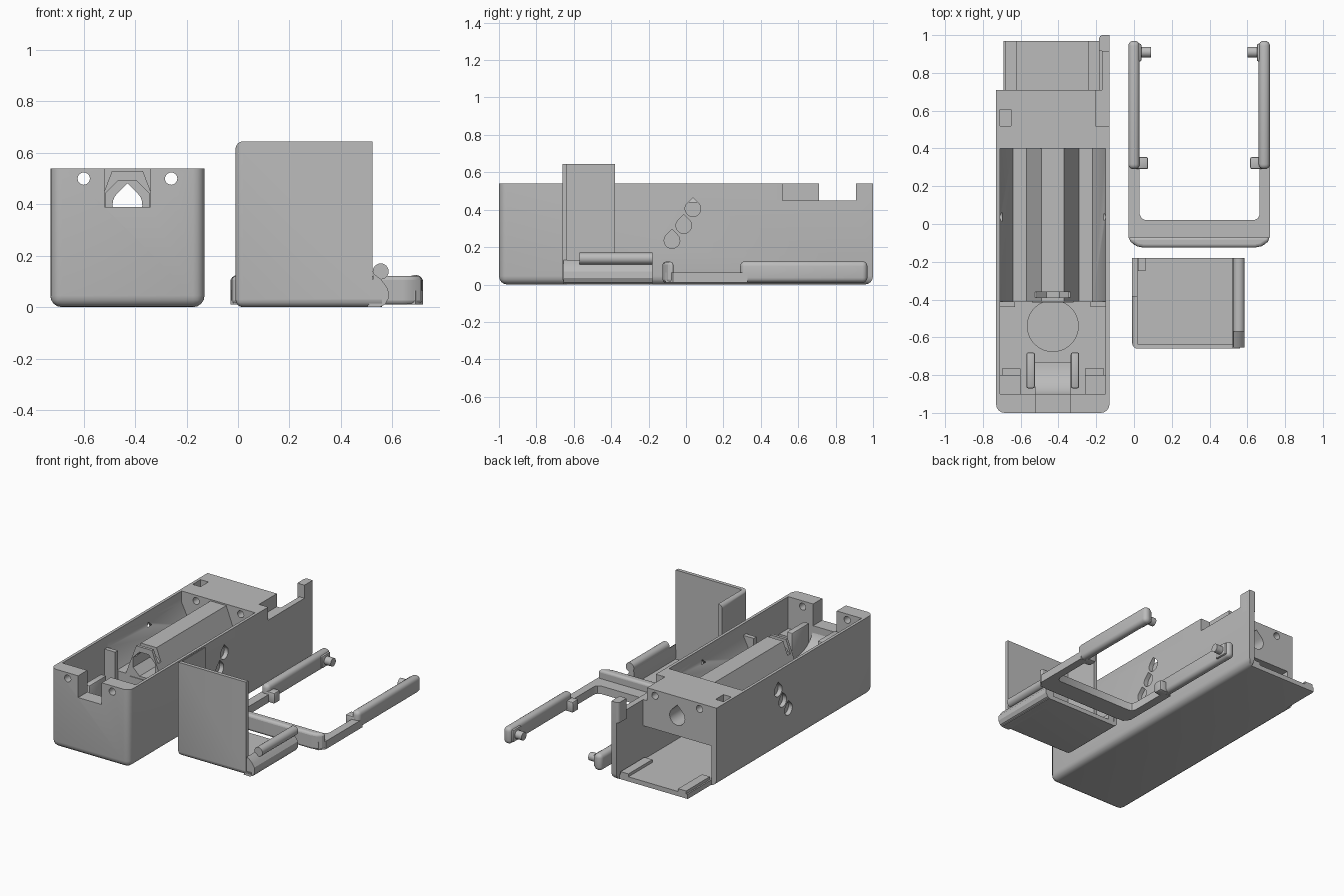
import bpy, bmesh, math
from mathutils import Vector

if "Cube" in bpy.data.objects:
    bpy.data.objects.remove(bpy.data.objects["Cube"])

grey = bpy.data.materials.new("plain_grey")
grey.diffuse_color = (0.5, 0.5, 0.5, 1)
grey.use_nodes = True
grey.node_tree.nodes["Principled BSDF"].inputs["Base Color"].default_value = grey.diffuse_color


def finish(name, bm):
    bmesh.ops.recalc_face_normals(bm, faces=bm.faces[:])
    me = bpy.data.meshes.new(name)
    bm.to_mesh(me)
    bm.free()
    me.materials.append(grey)
    ob = bpy.data.objects.new(name, me)
    bpy.context.collection.objects.link(ob)
    return ob


def box(name, x0, x1, y0, y1, z0, z1, r=0, rule=None, seg=4):
    """Box; edges whose midpoint offset signs pass the rule get rounded."""
    bm = bmesh.new()
    bmesh.ops.create_cube(bm, size=1)
    edges = [e for e in bm.edges
             if rule is None or rule(*[round(2 * c) for c in (e.verts[0].co + e.verts[1].co) / 2])]
    c = Vector((x0 + x1, y0 + y1, z0 + z1)) / 2
    for v in bm.verts:
        v.co = Vector((v.co.x * (x1 - x0), v.co.y * (y1 - y0), v.co.z * (z1 - z0))) + c
    if r:
        bmesh.ops.bevel(bm, geom=edges, offset=r, segments=seg, profile=0.5, affect='EDGES')
    return finish(name, bm)


def prism(name, pts, axis, a, b):
    """Extrude a 2D outline along an axis from a to b."""
    place = {'x': lambda p, t: (t, p[0], p[1]),
             'y': lambda p, t: (p[0], t, p[1]),
             'z': lambda p, t: (p[0], p[1], t)}[axis]
    bm = bmesh.new()
    f = bm.faces.new([bm.verts.new(place(p, a)) for p in pts])
    ext = bmesh.ops.extrude_face_region(bm, geom=[f])
    d = Vector(place((0, 0), b - a))
    for v in ext['geom']:
        if isinstance(v, bmesh.types.BMVert):
            v.co += d
    return finish(name, bm)


def ring(u, v, r, n=24, start=0.0):
    return [(u + r * math.cos(start + 2 * math.pi * i / n),
             v + r * math.sin(start + 2 * math.pi * i / n)) for i in range(n)]


def teardrop(u, v, r):
    arc = [math.radians(135 + 270 * i / 16) for i in range(17)]
    return [(u + r * math.cos(t), v + r * math.sin(t)) for t in arc] + [(u, v + r * 1.414)]


def cut(ob, *cutters):
    bpy.context.view_layer.objects.active = ob
    for c in cutters:
        m = ob.modifiers.new("cut", 'BOOLEAN')
        m.operation, m.solver, m.object = 'DIFFERENCE', 'EXACT', c
        bpy.ops.object.modifier_apply(modifier=m.name)
        bpy.data.objects.remove(c, do_unlink=True)


CX = -0.43  # centre line of the case


def both(name, x0, x1, *rest, **kw):
    """Box and its mirror about the case centre line."""
    box(name + "_left", x0, x1, *rest, **kw)
    box(name + "_right", 2 * CX - x1, 2 * CX - x0, *rest, **kw)


# Case: rounded along the bottom and the front corners
case = box("case", -0.73, -0.13, -1, 1, 0, 0.54, 0.045,
           lambda x, y, z: z == -1 or (z == 0 and y == -1))
# Open back end with a floor tongue and one long side plate
cut(case,
    box("c", -0.9, -0.17, 0.71, 1.2, 0.035, 0.7),
    box("c", -0.9, -0.17, 0.97, 1.2, -0.1, 0.7),
    box("c", -0.9, -0.69, 0.71, 1.2, -0.1, 0.7),
    box("c", -0.20, -0.1, 0.515, 0.91, 0.45, 0.7))
# Two troughs with a raised ridge between them, and the deep front bay
cut(case,
    prism("c", [(-0.71, 0.6), (-0.71, 0.46), (-0.64, 0.32), (-0.57, 0.32), (-0.49, 0.53),
                (-0.37, 0.53), (-0.29, 0.32), (-0.22, 0.32), (-0.15, 0.46), (-0.15, 0.6)],
          'y', -0.45, 0.4),
    box("c", -0.71, -0.15, -0.9, -0.41, 0.15, 0.6),
    box("c", -0.54, -0.32, -0.39, -0.36, 0.44, 0.6))
# Tunnel in the ridge, lower bay, front notch and round recess
cut(case,
    prism("c", ring(CX, 0.41, 0.09, 8, math.pi / 8), 'y', -0.5, 0.4),
    prism("c", teardrop(CX, 0.40, 0.058), 'y', 0.35, 0.8),
    box("c", -0.69, -0.17, -0.3, 0.8, 0.035, 0.27),
    box("c", -0.52, -0.34, -1.1, -0.85, 0.39, 0.7),
    prism("c", ring(CX, -0.54, 0.135, 40), 'z', 0.10, 0.3),
    box("c", -0.71, -0.65, 0.52, 0.605, 0.42, 0.6))
# Screw holes through the end walls, vent holes in the side walls
for x in (-0.60, -0.26):
    cut(case, prism("c", ring(x, 0.50, 0.024, 20), 'y', -1.1, 0.8))
for y, z in ((-0.075, 0.235), (-0.012, 0.315), (0.037, 0.405)):
    for x0, x1 in ((-0.76, -0.70), (-0.16, -0.10)):
        cut(case, prism("c", teardrop(y, z, 0.042), 'x', x0, x1))

# Case fittings
box("plate_hook", -0.185, -0.13, 0.915, 1.0, 0.40, 0.54, 0.02,
    lambda x, y, z: z == 0 and y == 1)
both("floor_rail", -0.68, -0.62, 0.71, 0.97, 0.03, 0.055)
both("front_ledge", -0.715, -0.60, -0.91, -0.80, 0.14, 0.32)
both("ledge_lip", -0.70, -0.60, -0.80, -0.765, 0.14, 0.26)
both("button_bracket", -0.57, -0.525, -0.87, -0.68, 0.14, 0.42, r=0.01, seg=2)
both("bay_post", -0.71, -0.63, -0.44, -0.41, 0.14, 0.46)
box("ridge_collar_base", -0.54, -0.32, -0.415, -0.40, 0.14, 0.31)
saddle = [(-0.91, 0.14), (-0.73, 0.14)]
saddle += [(-0.73 - 0.18 * math.sin(t), 0.39 - 0.15 * math.cos(t))
           for t in [i * math.pi / 20 for i in range(11)]]
prism("button_saddle", saddle, 'x', -0.525, -0.335)

# Cover: front panel, tall side wall and base tray
cover = box("cover", -0.01, 0.56, -0.66, -0.18, 0, 0.645, 0.03,
            lambda x, y, z: (x == -1 and y < 1) or (z == -1 and y == -1))
cut(cover,
    box("c", 0.018, 0.7, -0.635, 0.0, 0.03, 0.8),
    box("c", 0.523, 0.7, -0.8, 0.0, 0.03, 0.8),
    box("c", -0.1, 0.1, -0.38, 0.0, 0.10, 0.8))
prism("cover_flange", [(0.50, 0), (0.55, 0), (0.572, 0.01), (0.586, 0.035), (0.584, 0.07),
                       (0.57, 0.09), (0.555, 0.11), (0.527, 0.13), (0.522, 0.09), (0.523, 0.03)],
      'y', -0.655, -0.18)
prism("cover_hinge_bead", ring(0.555, 0.139, 0.031), 'y', -0.57, -0.18)
box("cover_tab", 0.02, 0.062, -0.25, -0.18, 0.02, 0.07)

# Clip frame: flat U, raised front bar, rounded arms with pegs
prism("frame_base", [(-0.03, 0.33), (-0.03, -0.07), (0.0, -0.11), (0.69, -0.11), (0.72, -0.07),
                     (0.72, 0.33), (0.665, 0.33), (0.665, 0.05), (0.655, 0.03), (0.635, 0.02),
                     (0.06, 0.02), (0.04, 0.03), (0.03, 0.05), (0.03, 0.33)], 'z', 0.01, 0.065)
bar = [(-0.03, -0.068), (-0.018, -0.095), (0.015, -0.118), (0.05, -0.125),
       (0.64, -0.125), (0.675, -0.118), (0.708, -0.095), (0.72, -0.068)]
frame_bar = prism("frame_front_bar", bar, 'z', 0.01, 0.122)
m = frame_bar.modifiers.new("round", 'BEVEL')
m.width, m.segments, m.limit_method, m.angle_limit = 0.02, 3, 'ANGLE', math.radians(60)
for side, s in (("left", 1), ("right", -1)):
    def span(a, b):
        """Distances from the outer edge of the frame, ordered along x."""
        return sorted((0.345 + s * (a - 0.375), 0.345 + s * (b - 0.375)))
    box("frame_arm_" + side, *span(0, 0.06), 0.29, 0.97, 0.01, 0.125, 0.027)
    box("frame_lug_" + side, *span(0.03, 0.105), 0.29, 0.355, 0.01, 0.085, 0.01, seg=2)
    prism("frame_peg_" + side, ring(0.91, 0.067, 0.028), 'x', *span(0.05, 0.12))
    box("peg_stop_" + side, *span(0.04, 0.07), 0.86, 0.955, 0.025, 0.11, 0.01, seg=2)

# Smooth rounded edges, keep corners crisp
for ob in bpy.data.objects:
    bpy.ops.object.select_all(action='DESELECT')
    ob.select_set(True)
    bpy.context.view_layer.objects.active = ob
    bpy.ops.object.shade_smooth_by_angle(angle=math.radians(30))
